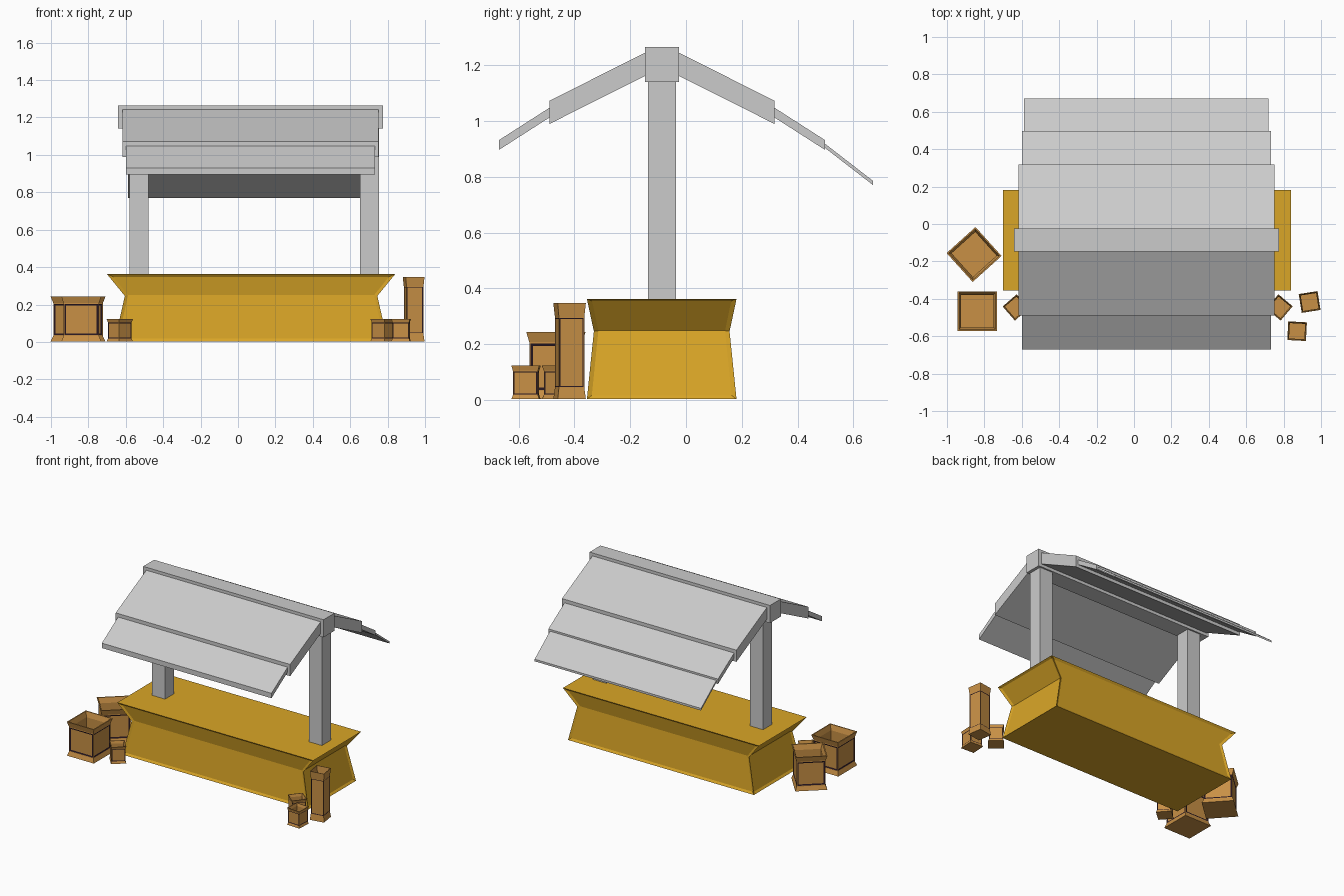
import bpy, bmesh
from math import radians

if "Cube" in bpy.data.objects:
    bpy.data.objects.remove(bpy.data.objects["Cube"])


def material(name, rgb):
    m = bpy.data.materials.new(name)
    m.diffuse_color = (*rgb, 1)
    m.use_nodes = True
    m.node_tree.nodes["Principled BSDF"].inputs["Base Color"].default_value = m.diffuse_color
    return m


YELLOW = material("yellow_paint", (0.70, 0.38, 0.02))
WOOD = material("crate_wood", (0.58, 0.28, 0.06))
DARK = material("dark_trim", (0.02, 0.008, 0.014))


def finish(bm, name, mats=()):
    bmesh.ops.recalc_face_normals(bm, faces=bm.faces)
    me = bpy.data.meshes.new(name)
    bm.to_mesh(me)
    bm.free()
    for m in mats:
        me.materials.append(m)
    ob = bpy.data.objects.new(name, me)
    bpy.context.collection.objects.link(ob)
    return ob


def extrude_x(name, profile, x0, x1):
    """Solid with a (y, z) profile swept along x."""
    bm = bmesh.new()
    f = bm.faces.new([bm.verts.new((x0, y, z)) for y, z in profile])
    r = bmesh.ops.extrude_face_region(bm, geom=[f])
    vs = [v for v in r["geom"] if isinstance(v, bmesh.types.BMVert)]
    bmesh.ops.translate(bm, verts=vs, vec=(x1 - x0, 0, 0))
    return finish(bm, name)


def box(name, x0, x1, y0, y1, z0, z1):
    return extrude_x(name, [(y0, z0), (y1, z0), (y1, z1), (y0, z1)], x0, x1)


def loft(bm, rings):
    """Stack rectangles (half x, half y, z); returns bands of four side faces."""
    loops = [[bm.verts.new((sx * hx, sy * hy, z))
              for sx, sy in ((-1, -1), (1, -1), (1, 1), (-1, 1))]
             for hx, hy, z in rings]
    bands = [[bm.faces.new((a[i], a[(i + 1) % 4], b[(i + 1) % 4], b[i]))
              for i in range(4)] for a, b in zip(loops, loops[1:])]
    bm.faces.new(loops[0][::-1])
    bm.faces.new(loops[-1])
    bmesh.ops.recalc_face_normals(bm, faces=bm.faces)
    return bands


# Counter: waisted body with a recessed panel on each side
bm = bmesh.new()
low, high = loft(bm, [(0.73, 0.268, 0.003), (0.675, 0.243, 0.246), (0.77, 0.268, 0.362)])
for pair in zip(low, high):
    bmesh.ops.inset_region(bm, faces=list(pair), thickness=0.016, depth=-0.008,
                           use_even_offset=True)
counter = finish(bm, "counter", [YELLOW])
counter.location = (0.07, -0.087, 0)

# Posts and ridge beam
for side, x in (("left", -0.58), ("right", 0.652)):
    box(side + "_post", x, x + 0.102, -0.136, -0.036, 0.355, 1.145)
box("ridge_beam", -0.642, 0.775, -0.147, -0.025, 1.14, 1.265)


# Roof boards: sloping slabs, thinner towards the eaves
def board(name, ya, za, yb, zb, thick, x0, x1):
    extrude_x(name, [(ya, za), (yb, zb), (yb, zb - thick), (ya, za - thick)], x0, x1)


for side, y0, d in (("front", -0.147, -1), ("back", -0.025, 1)):
    board(side + "_roof_upper", y0, 1.244, y0 + d * 0.342, 1.072, 0.083, -0.618, 0.752)
    board(side + "_roof_middle", y0 + d * 0.342, 1.047, y0 + d * 0.523, 0.931, 0.035,
          -0.6, 0.732)
board("back_roof_lower", 0.498, 0.918, 0.67, 0.785, 0.015, -0.587, 0.72)


# Crates: flared open boxes with dark-framed panels
def crate(name, x, y, half, height, angle):
    bm = bmesh.new()
    b = half * 0.9
    lip = half * 0.93
    inner = half * 0.82
    foot, neck = height * 0.12, height * 0.85
    rings = [(half, 0.0), (b, foot), (b, neck), (half, height),
             (lip, height), (inner, neck), (inner, foot)]
    bands = loft(bm, [(h, h, z) for h, z in rings])
    for f in bands[1]:
        bmesh.ops.inset_individual(bm, faces=[f], thickness=half * 0.06)
        f.material_index = 1
        ring = bmesh.ops.inset_individual(bm, faces=[f], thickness=half * 0.12,
                                          depth=-half * 0.03)["faces"]
        for g in ring:
            g.material_index = 1
        f.material_index = 0
    ob = finish(bm, name, [WOOD, DARK])
    ob.location = (x, y, 0.003)
    ob.rotation_euler.z = radians(angle)


crate("large_crate_back", -0.855, -0.163, 0.104, 0.24, 42)
crate("large_crate_front", -0.838, -0.466, 0.106, 0.24, 0)
crate("small_crate_left", -0.632, -0.446, 0.05, 0.12, 41)
crate("small_crate_right", 0.778, -0.446, 0.05, 0.12, 50)
crate("small_crate_outer", 0.872, -0.573, 0.05, 0.12, -3)
crate("tall_crate", 0.939, -0.417, 0.051, 0.345, 9)
